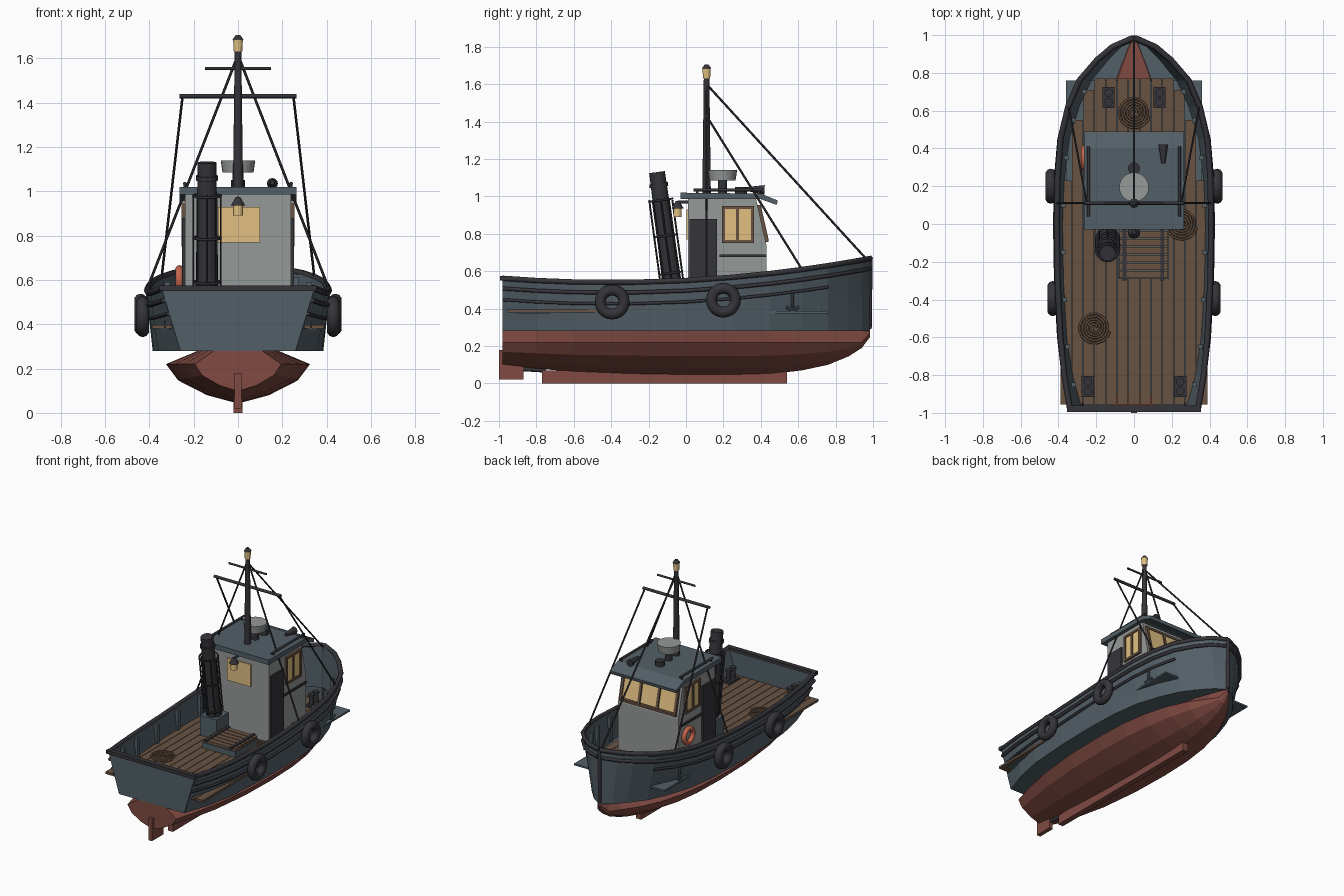
import bpy, bmesh, math
from mathutils import Vector, Matrix

if "Cube" in bpy.data.objects:
    bpy.data.objects.remove(bpy.data.objects["Cube"])

def mat(name, c):
    m = bpy.data.materials.new(name); m.diffuse_color = (*c, 1); return m
SLATE, RED = mat("slate", (.085, .115, .135)), mat("red_paint", (.22, .07, .055))
WOOD, DARK = mat("wood", (.14, .085, .055)), mat("dark_metal", (.035, .035, .042))
GLOW, GREY = mat("warm_glass", (.75, .53, .22)), mat("pale_grey", (.3, .32, .31))
ORANGE = mat("orange", (.55, .13, .07))

def finish(name, bm, m, smooth=False):
    bmesh.ops.recalc_face_normals(bm, faces=bm.faces)
    me = bpy.data.meshes.new(name); bm.to_mesh(me); bm.free()
    ob = bpy.data.objects.new(name, me); bpy.context.collection.objects.link(ob)
    me.materials.append(m)
    if smooth:
        for p in me.polygons: p.use_smooth = len(p.vertices) == 4
    return ob

def box(name, x, y, z, m, rot=0):
    bm = bmesh.new()
    c = Vector(((x[0]+x[1])/2, (y[0]+y[1])/2, (z[0]+z[1])/2))
    s = Matrix.Diagonal((x[1]-x[0], y[1]-y[0], z[1]-z[0], 1))
    bmesh.ops.create_cube(bm, size=1, matrix=Matrix.Translation(c) @ Matrix.Rotation(rot, 4, 'X') @ s)
    return finish(name, bm, m)

def rod(name, a, b, r, m, r2=None, n=12):
    a, b = Vector(a), Vector(b); d = b - a
    bm = bmesh.new()
    bmesh.ops.create_cone(bm, cap_ends=True, segments=n, radius1=r, radius2=r if r2 is None else r2, depth=d.length,
        matrix=Matrix.Translation((a+b)/2) @ d.to_track_quat('Z', 'Y').to_matrix().to_4x4())
    return finish(name, bm, m)

def tube(name, pts, r, m, cyclic=False):
    cu = bpy.data.curves.new(name, 'CURVE'); cu.dimensions = '3D'
    cu.bevel_depth = r; cu.bevel_resolution = 1; cu.use_fill_caps = True
    s = cu.splines.new('POLY'); s.points.add(len(pts)-1); s.use_cyclic_u = cyclic
    for p, q in zip(s.points, pts): p.co = (*q, 1)
    tmp = bpy.data.objects.new(name, cu); bpy.context.collection.objects.link(tmp)
    me = bpy.data.meshes.new_from_object(tmp.evaluated_get(bpy.context.evaluated_depsgraph_get()))
    bpy.data.objects.remove(tmp)
    me.materials.clear(); me.materials.append(m)
    ob = bpy.data.objects.new(name, me); bpy.context.collection.objects.link(ob)
    return ob

def ring(name, c, axis, R, r, m, n=24, k=10):
    bm = bmesh.new(); q = Vector(axis).to_track_quat('Z', 'Y'); g = []
    for i in range(n):
        a = 2*math.pi*i/n
        g.append([bm.verts.new(Vector(c) + q @ Vector(((R+r*math.cos(b))*math.cos(a), (R+r*math.cos(b))*math.sin(a), r*math.sin(b))))
                  for b in (2*math.pi*j/k for j in range(k))])
    for i in range(n):
        for j in range(k):
            bm.faces.new((g[i][j], g[(i+1)%n][j], g[(i+1)%n][(j+1)%k], g[i][(j+1)%k]))
    return finish(name, bm, m, True)

def prism(name, yz, x0, x1, m):
    bm = bmesh.new()
    a = [bm.verts.new((x0, *p)) for p in yz]; b = [bm.verts.new((x1, *p)) for p in yz]
    bm.faces.new(a); bm.faces.new(b)
    for i in range(len(a)):
        j = (i+1) % len(a); bm.faces.new((a[i], a[j], b[j], b[i]))
    return finish(name, bm, m)

def loft(name, secs, m, closed, caps):
    bm = bmesh.new(); g = [[bm.verts.new(p) for p in s] for s in secs]; n = len(g[0])
    for a, b in zip(g, g[1:]):
        for j in range(n if closed else n-1):
            k = (j+1) % n; bm.faces.new((a[j], a[k], b[k], b[j]))
    for c in caps: bm.faces.new(g[c])
    return finish(name, bm, m)

# hull stations: half widths at sheer, at waterline, and the underbody factor and keel height
Y = [-.98, -.8, -.6, -.3, 0, .25, .45, .62, .76, .87, .94, .985]
T = [.345, .375, .395, .41, .415, .41, .395, .355, .295, .2, .115, .008]
B = [.26, .32, .36, .38, .385, .375, .345, .29, .225, .14, .075, .006]
F = [.6, .75, .88, .98, 1, .97, .88, .73, .53, .3, .15, .02]
K = [.1, .08, .062, .05, .045, .045, .05, .07, .1, .145, .19, .25]
def sheer(y): return .54 + .067*(y+.4)**2
def interp(tab, y):
    for i in range(len(Y)-1):
        if y <= Y[i+1]:
            t = max(0, (y-Y[i])/(Y[i+1]-Y[i])); return tab[i]+t*(tab[i+1]-tab[i])
    return tab[-1]
def width(y, z):
    t = (z-.28)/(sheer(y)-.28); return interp(B, y) + (interp(T, y)-interp(B, y))*t

# upper hull: outer skin, bulwark inside and closed bottom
secs = []
for y in Y:
    o = [(width(y, z), y, z) for z in (sheer(y), .46, .38, .28)]
    secs.append(o + [(-x, a, z) for x, a, z in reversed(o)])
loft("upper_hull", secs, SLATE, False, [])
box_t = [secs[0][0], secs[0][3], secs[0][4], secs[0][7]]
loft("bulwark_lining", [[(s*max(width(y, z)-.02, .002), min(y, .965), z) for z in (sheer(y), .37)] for s in (1,) for y in Y], SLATE, False, [])
loft("bulwark_lining_left", [[(-max(width(y, z)-.02, .002), min(y, .965), z) for z in (sheer(y), .37)] for y in Y], SLATE, False, [])
prism_t = bmesh.new()
for dy in (0, .02):
    prism_t.faces.new([prism_t.verts.new((p[0], p[1]+dy-.003, p[2])) for p in box_t])
finish("transom", prism_t, SLATE)

# red underbody with tumblehome above the chine
secs = []
for y, f, k in zip(Y, F, K):
    c = max(.22, k+.02)
    h = [(.17*f, .285), (.325*f, c), (.27*f, k+.58*(c-k)), (.14*f, k+.2*(c-k)), (.01*f, k)]
    secs.append([(x, y, z) for x, z in h] + [(-x, y, z) for x, z in reversed(h)])
loft("red_underbody", secs, RED, True, [0, -1])
box("keel_bar", (-.02, .02), (-.77, .54), (0, .07), RED)
box("rudder", (-.015, .015), (-1, -.87), (.02, .18), RED)
rod("propeller_shaft", (0, -.92, .08), (0, -.75, .07), .012, DARK)

# gunwale cap and rub rails
def rail(name, dz, off, r, y0=-1, y1=1):
    for s in (1, -1):
        tube(name, [(s*(width(y, sheer(y)-dz)+off), y, sheer(y)-dz) for y in Y if y0 <= y <= y1], r, DARK)
rail("gunwale_cap", 0, -.006, .016)
rail("rub_rail", .055, .008, .012)
rail("lower_rub_rail", .115, .006, .009, -1, .8)
box("stern_cap", (-.355, .355), (-.995, -.96), (.55, .575), DARK)
rod("stem_post", (0, .98, .29), (0, .985, .67), .013, DARK)
for s in (1, -1):
    for y in (-.85, -.65, -.4, -.15, .1, .35, .55, .7):
        w = width(y, .48)-.03
        box("bulwark_rib", (s*w-.012, s*w+.012), (y-.012, y+.012), (.39, sheer(y)-.01), SLATE)

# deck planks over a base slab
box("deck_base", (-.36, .36), (-.9, .76), (.375, .387), SLATE)
for i in range(-6, 7):
    x, e = i*.06, .77
    while e > .2 and width(e, .4) < abs(x)+.03: e -= .02
    box("deck_plank", (x-.028, x+.028), (-.955, e), (.38, .396), WOOD)

# wheelhouse, roof, door, windows
prism("wheelhouse", [(.01, .39), (.43, .39), (.43, .74), (.375, .985), (.01, .985)], -.24, .24, GREY)
prism("roof", [(-.03, .985), (.4, .985), (.485, .955), (.49, .978), (.4, 1.015), (-.03, 1.02)], -.265, .265, SLATE)
for s in (1, -1):
    X = lambda d: sorted((s*.235, s*d))
    box("side_door", X(.252), (.02, .165), (.42, .88), DARK)
    box("side_window", X(.246), (.2, .36), (.765, .94), GLOW)
    for y in (.2, .275, .355): box("window_post", X(.254), (y-.008, y+.008), (.755, .945), WOOD)
    for z in (.76, .942): box("window_rail", X(.254), (.192, .363), (z-.008, z+.008), WOOD)
    box("side_trim", X(.25), (.18, .43), (.675, .69), DARK)
    rod("roof_rail", (s*.24, .04, 1.035), (s*.24, .41, 1.035), .008, DARK)
    for y in (.06, .39): rod("roof_rail_foot", (s*.24, y, 1.01), (s*.24, y, 1.035), .007, DARK)
for x in (-.145, 0, .145):
    box("front_window", (x-.06, x+.06), (.4, .416), (.775, .935), GLOW, .225)
for x in (-.215, -.0725, .0725, .215):
    box("front_window_post", (x-.009, x+.009), (.4, .422), (.765, .945), WOOD, .225)
box("front_window_sill", (-.225, .225), (.418, .442), (.755, .772), WOOD)
box("front_window_head", (-.225, .225), (.378, .4), (.937, .953), WOOD)
box("rear_window", (-.09, .1), (.002, .02), (.77, .93), GLOW)

# stern lantern
rod("lantern_bracket", (0, .01, .97), (0, -.045, .97), .008, DARK)
rod("lantern_cap", (0, -.045, .935), (0, -.045, .975), .033, DARK, .01)
rod("lantern_glass", (0, -.045, .89), (0, -.045, .937), .022, GLOW)

# roof gear: radar, vent, horn
rod("radar_stem", (0, .195, 1.0), (0, .195, 1.085), .025, DARK)
rod("radar_dome", (0, .195, 1.085), (0, .195, 1.14), .07, GREY, .078, 24)
rod("roof_vent", (0, .295, 1.0), (0, .295, 1.05), .032, DARK)
rod("horn", (.155, .32, 1.04), (.155, .42, 1.035), .01, DARK, .025)

# mast, spars, rigging
M = .11
rod("mast", (0, M, 1.0), (0, M, 1.63), .023, DARK, .015)
rod("mast_lamp", (0, M, 1.63), (0, M, 1.685), .019, GLOW, .022)
rod("mast_lamp_cap", (0, M, 1.685), (0, M, 1.705), .025, DARK, .01)
rod("lower_spar", (-.265, M, 1.43), (.265, M, 1.43), .01, DARK)
rod("upper_spar", (-.15, M, 1.555), (.15, M, 1.555), .007, DARK)
rod("forestay", (0, M, 1.6), (0, .96, .67), .006, DARK, n=6)
for s in (1, -1):
    rod("shroud", (s*.01, M, 1.59), (s*.41, M, .56), .006, DARK, n=6)
    rod("spar_stay", (s*.25, M, 1.43), (s*.345, .62, .61), .006, DARK, n=6)

# leaning funnel with cage
box("funnel_base", (-.205, -.075), (-.14, 0), (.39, .54), SLATE)
P = lambda z: Vector((-.14, -.078-.135*(z-.56), z))
rod("funnel", P(.5), P(1.13), .052, DARK, .042, 16)
rod("funnel_collar", P(1.05), P(1.07), .05, DARK, n=16)
for z in (.59, .79, .98): ring("funnel_cage_ring", P(z), P(1)-P(.5), .062, .006, DARK, 16, 6)
for i in range(8):
    o = Vector((math.cos(i*math.pi/4), math.sin(i*math.pi/4), 0))*.062
    rod("funnel_cage_bar", P(.56)+o, P(.98)+o, .005, DARK, n=6)

# deck hatch
box("hatch_coaming", (-.085, .185), (-.29, -.03), (.39, .435), SLATE)
for i in range(6):
    box("hatch_plank", (-.08, .18), (-.285+i*.042, -.248+i*.042), (.435, .455), WOOD)
for x in (-.05, .15): box("hatch_strap", (x-.01, x+.01), (-.3, -.03), (.45, .462), DARK)

# rope coils, mooring bitts
for cx, cy in ((0, .59), (-.21, -.55), (.25, 0)):
    tube("rope_coil", [(cx+(.015+.07*t/80)*math.cos(t*.39), cy+(.015+.07*t/80)*math.sin(t*.39), .403) for t in range(81)], .006, WOOD)
for x, y in ((.135, .67), (.245, -.86)):
    for s in (1, -1):
        box("bitt_base", (s*x-.032, s*x+.032), (y-.055, y+.055), (.39, .41), DARK)
        for d in (-.025, .025):
            rod("bitt_post", (s*x, y+d, .4), (s*x, y+d, .475), .016, DARK)
            rod("bitt_head", (s*x, y+d, .475), (s*x, y+d, .487), .022, DARK)

# tyre fenders, side anchors, life ring
for s in (1, -1):
    for y, z, x in ((-.395, .435, .43), (.2, .445, .44)):
        ring("tyre_fender", (s*x, y, z), (1, 0, 0), .064, .029, DARK)
    w = s*(width(.57, .44)+.012)
    rod("anchor_shank", (w, .57, .39), (w, .57, .5), .008, SLATE, n=8)
    rod("anchor_arm", (w, .535, .41), (w, .57, .39), .008, SLATE, n=8)
    rod("anchor_arm", (w, .605, .41), (w, .57, .39), .008, SLATE, n=8)
ring("life_ring", (-.265, .35, .6), (1, 0, 0), .05, .017, ORANGE)

for m in bpy.data.materials:
    if m.users and not m.is_grease_pencil:
        m.use_nodes = True
        m.node_tree.nodes["Principled BSDF"].inputs["Base Color"].default_value = m.diffuse_color
